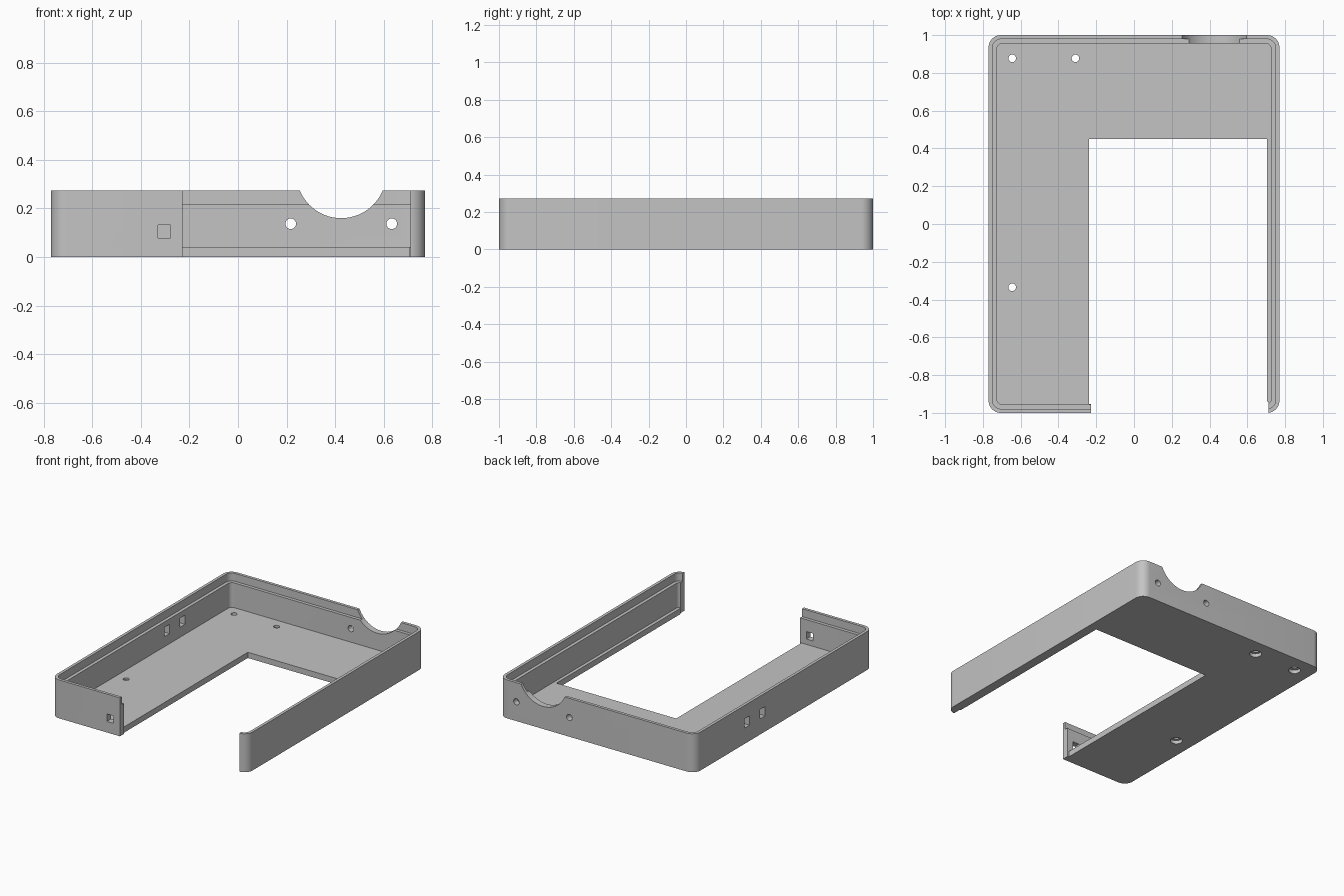
import bpy, bmesh, math
from mathutils import Matrix

if "Cube" in bpy.data.objects:
    bpy.data.objects.remove(bpy.data.objects["Cube"], do_unlink=True)

HALF_X, HALF_Y, HEIGHT = 0.77, 1.0, 0.273
LIP, WALL, FLOOR, LEDGE = 0.021, 0.044, 0.041, 0.217

grey = bpy.data.materials.new("plain grey")
grey.use_nodes = True
grey.diffuse_color = (0.55, 0.55, 0.55, 1)
grey.node_tree.nodes["Principled BSDF"].inputs["Base Color"].default_value = (0.55, 0.55, 0.55, 1)


def add_object(name, bm):
    bmesh.ops.recalc_face_normals(bm, faces=bm.faces)
    mesh = bpy.data.meshes.new(name)
    bm.to_mesh(mesh)
    bm.free()
    obj = bpy.data.objects.new(name, mesh)
    bpy.context.collection.objects.link(obj)
    mesh.materials.append(grey)
    return obj


def rounded_prism(name, inset, radius, z0, z1, steps=10):
    """Rounded rectangle, inset from the outer outline, extruded upwards."""
    bm = bmesh.new()
    verts = []
    for i, (sx, sy) in enumerate([(1, 1), (-1, 1), (-1, -1), (1, -1)]):
        cx = sx * (HALF_X - inset - radius)
        cy = sy * (HALF_Y - inset - radius)
        for k in range(steps + 1):
            a = math.pi / 2 * (i + k / steps)
            verts.append(bm.verts.new((cx + radius * math.cos(a), cy + radius * math.sin(a), z0)))
    face = bm.faces.new(verts)
    grown = bmesh.ops.extrude_face_region(bm, geom=[face])["geom"]
    top = [g for g in grown if isinstance(g, bmesh.types.BMVert)]
    bmesh.ops.translate(bm, verts=top, vec=(0, 0, z1 - z0))
    return add_object(name, bm)


def box(name, low, high):
    bm = bmesh.new()
    size = [h - l for l, h in zip(low, high)]
    mid = [(h + l) / 2 for l, h in zip(low, high)]
    bmesh.ops.create_cube(bm, size=1, matrix=Matrix.Translation(mid) @ Matrix.Diagonal((*size, 1)))
    return add_object(name, bm)


def cylinder(name, centre, radius, depth, along_y=False, sides=32):
    bm = bmesh.new()
    turn = Matrix.Rotation(math.pi / 2 if along_y else 0, 4, 'X')
    bmesh.ops.create_cone(bm, cap_ends=True, segments=sides, radius1=radius, radius2=radius,
                          depth=depth, matrix=Matrix.Translation(centre) @ turn)
    return add_object(name, bm)


# Outer body of the tray
tray = rounded_prism("open_case_tray", 0, 0.065, 0, HEIGHT)

# Cavity, and the wider rebate that leaves a thin lip on top
cutters = [
    rounded_prism("cavity_cutter", WALL, 0.03, FLOOR, 0.6),
    rounded_prism("rebate_cutter", LIP, 0.045, LEDGE, 0.7),
    # Open part of the floor and of the front wall
    box("floor_cutter", (-0.238, -0.952, -0.1), (0.703, 0.45, 0.06)),
    box("front_wall_cutter", (-0.228, -1.2, -0.2), (0.711, -0.94, 0.8)),
    # Round notch in the back wall
    cylinder("notch_cutter", (0.425, 1, 0.345), 0.185, 0.2, True, 64),
    # Square port in the front wall
    box("front_port_cutter", (-0.33, -1.1, 0.079), (-0.277, -0.9, 0.132)),
]

# Screw holes either side of the notch
for x in (0.217, 0.633):
    cutters.append(cylinder("back_hole_cutter", (x, 1, 0.137), 0.022, 0.2, True))

# Two ports in the side wall
for y in (0.24, 0.414):
    cutters.append(box("side_port_cutter", (-0.9, y - 0.028, 0.112), (-0.7, y + 0.028, 0.178)))

# Floor screw holes, counterbored from below
for x, y in ((-0.645, 0.877), (-0.31, 0.877), (-0.645, -0.335)):
    cutters.append(cylinder("floor_hole_cutter", (x, y, 0), 0.02, 0.2))
    cutters.append(cylinder("counterbore_cutter", (x, y, 0), 0.04, 0.05))

# Cut everything out of the tray
bpy.context.view_layer.objects.active = tray
tray.select_set(True)
for cutter in cutters:
    cutter.hide_render = True
    mod = tray.modifiers.new(cutter.name, 'BOOLEAN')
    mod.operation = 'DIFFERENCE'
    mod.solver = 'EXACT'
    mod.object = cutter
    bpy.ops.object.modifier_apply(modifier=mod.name)
    bpy.data.objects.remove(cutter, do_unlink=True)

# Smooth the rounded corners, keep the edges sharp
bpy.ops.object.shade_smooth_by_angle(angle=math.radians(30))
